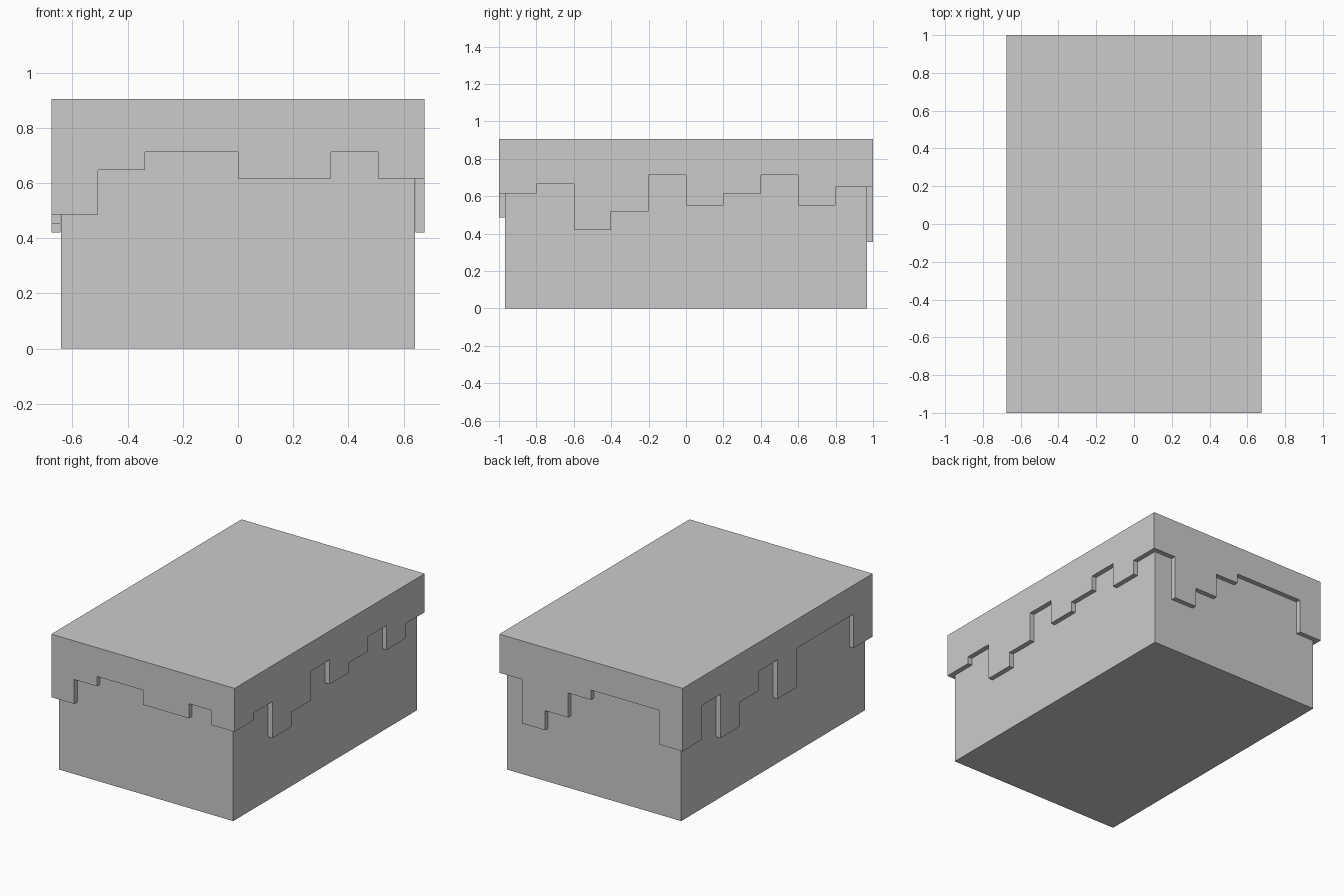
import bpy
import bmesh
from mathutils import Vector

cube = bpy.data.objects.get("Cube")
if cube:
    bpy.data.objects.remove(cube, do_unlink=True)

HALF_X, HALF_Y, TOP = 0.675, 1.0, 0.905
WALL = 0.0325          # lid thickness, also the height of one step
HIGH_EDGE = 0.713      # highest level of the lid's stepped rim

grey = bpy.data.materials.new("light_grey")
grey.use_nodes = True
colour = (0.6, 0.6, 0.6, 1)
grey.diffuse_color = colour
grey.node_tree.nodes["Principled BSDF"].inputs["Base Color"].default_value = colour


def finish(name, bm):
    bmesh.ops.remove_doubles(bm, verts=bm.verts, dist=0.0001)
    bmesh.ops.recalc_face_normals(bm, faces=bm.faces)
    mesh = bpy.data.meshes.new(name)
    bm.to_mesh(mesh)
    bm.free()
    mesh.materials.append(grey)
    obj = bpy.data.objects.new(name, mesh)
    bpy.context.collection.objects.link(obj)
    return obj


def inner(p):
    """Move a point of the lid's outside onto its inside."""
    ix, iy = HALF_X - WALL, HALF_Y - WALL
    return Vector((max(-ix, min(ix, p.x)), max(-iy, min(iy, p.y)), min(p.z, TOP - WALL)))


def add_face(bm, points):
    return bm.faces.new([bm.verts.new(p) for p in points])


# Number of steps each stretch of rim hangs down, going round the lid
corners = [Vector((x, y, 0)) for x, y in
           ((-HALF_X, -HALF_Y), (HALF_X, -HALF_Y), (HALF_X, HALF_Y), (-HALF_X, HALF_Y))]
rims = {
    "front": [7, 2, 0, 0, 3, 3, 0, 3],
    "left": [3, 1.5, 9, 6, 0, 5, 3, 0, 5, 2],
    "back": [2, 11, 7, 2, 0, 0, 0, 7],
    "right": [7, 0, 9, 4, 0, 8, 0, 0, 0, 7],
}

# Lid: four stepped walls and a flat top
bm = bmesh.new()
for i, drops in enumerate(rims.values()):
    start, end = corners[i], corners[(i + 1) % 4]
    rim = []
    for k, drop in enumerate(drops):
        z = Vector((0, 0, HIGH_EDGE - drop * WALL))
        if k and drops[k - 1] == drop:
            rim.pop()
        else:
            rim.append(start.lerp(end, k / len(drops)) + z)
        rim.append(start.lerp(end, (k + 1) / len(drops)) + z)
    up = Vector((0, 0, TOP))
    outline = rim + [end + up, start + up]
    add_face(bm, outline)
    add_face(bm, [inner(p) for p in reversed(outline)])
    for a, b in zip(rim, rim[1:]):
        add_face(bm, [b, a, inner(a), inner(b)])
ceiling = [c + Vector((0, 0, TOP)) for c in corners]
add_face(bm, ceiling)
add_face(bm, [inner(p) for p in reversed(ceiling)])
finish("lid", bm)

# Box body, standing just inside the lid
bm = bmesh.new()
bmesh.ops.create_cube(bm, size=1)
height = TOP - WALL - 0.001
size = Vector((2 * (HALF_X - WALL) - 0.001, 2 * (HALF_Y - WALL) - 0.001, height))
bmesh.ops.scale(bm, vec=size, verts=bm.verts)
bmesh.ops.translate(bm, vec=(0, 0, height / 2), verts=bm.verts)
finish("box_body", bm)
